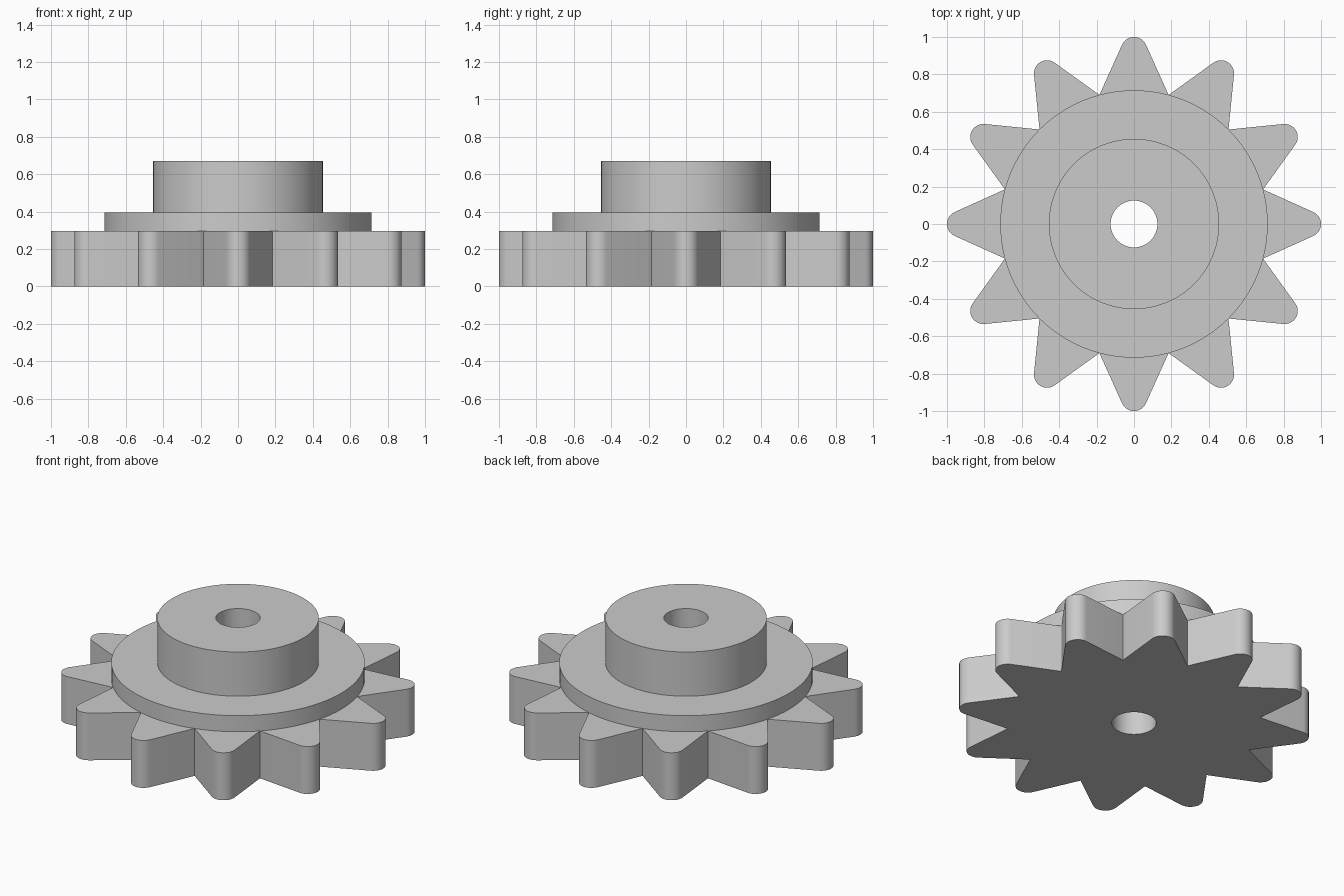
import bpy, bmesh
from math import sin, cos, pi, radians
from mathutils import Matrix, Vector

cube = bpy.data.objects.get("Cube")
if cube:
    bpy.data.objects.remove(cube, do_unlink=True)

TEETH = 12
BORE_RADIUS = 0.125

steel = bpy.data.materials.new("plain grey")
steel.use_nodes = True
grey = (0.6, 0.6, 0.6, 1)
steel.diffuse_color = grey
steel.node_tree.nodes["Principled BSDF"].inputs["Base Color"].default_value = grey


def circle(radius, count=96):
    return [Vector((radius * cos(2 * pi * i / count), radius * sin(2 * pi * i / count), 0))
            for i in range(count)]


def gear_outline(steps=12):
    """Straight tooth flanks running into a round tip, repeated around the centre."""
    valley = Vector((0.185, 0.69, 0))
    tip_centre, tip_radius = Vector((0, 0.93, 0)), 0.07
    start, end = radians(24), radians(156)
    tooth = [valley]
    for i in range(steps + 1):
        a = start + (end - start) * i / steps
        tooth.append(tip_centre + tip_radius * Vector((cos(a), sin(a), 0)))
    return [Matrix.Rotation(2 * pi * k / TEETH, 3, "Z") @ p
            for k in range(TEETH) for p in tooth]


def bored_plate(name, outline, bottom, top):
    """Solid plate with the given outline and the shaft bore through it."""
    bm = bmesh.new()
    rims = {bottom: [], top: []}
    for loop in (outline, circle(BORE_RADIUS)):
        low, high = [[bm.verts.new((p.x, p.y, z)) for p in loop] for z in (bottom, top)]
        for i in range(len(loop)):
            j = (i + 1) % len(loop)
            bm.faces.new((low[i], low[j], high[j], high[i]))
            rims[bottom].append(bm.edges.get((low[i], low[j])))
            rims[top].append(bm.edges.get((high[i], high[j])))
    for edges in rims.values():
        bmesh.ops.triangle_fill(bm, use_beauty=True, edges=edges, normal=(0, 0, 1))
    bmesh.ops.recalc_face_normals(bm, faces=bm.faces)
    mesh = bpy.data.meshes.new(name)
    bm.to_mesh(mesh)
    bm.free()
    mesh.materials.append(steel)
    obj = bpy.data.objects.new(name, mesh)
    bpy.context.collection.objects.link(obj)
    bpy.ops.object.select_all(action="DESELECT")
    obj.select_set(True)
    bpy.context.view_layer.objects.active = obj
    bpy.ops.object.shade_smooth_by_angle(angle=radians(25))
    return obj


# Toothed wheel, flange and hub stacked on one axis
bored_plate("toothed_wheel", gear_outline(), 0, 0.295)
bored_plate("flange", circle(0.715), 0.295, 0.395)
bored_plate("hub", circle(0.455), 0.395, 0.67)
